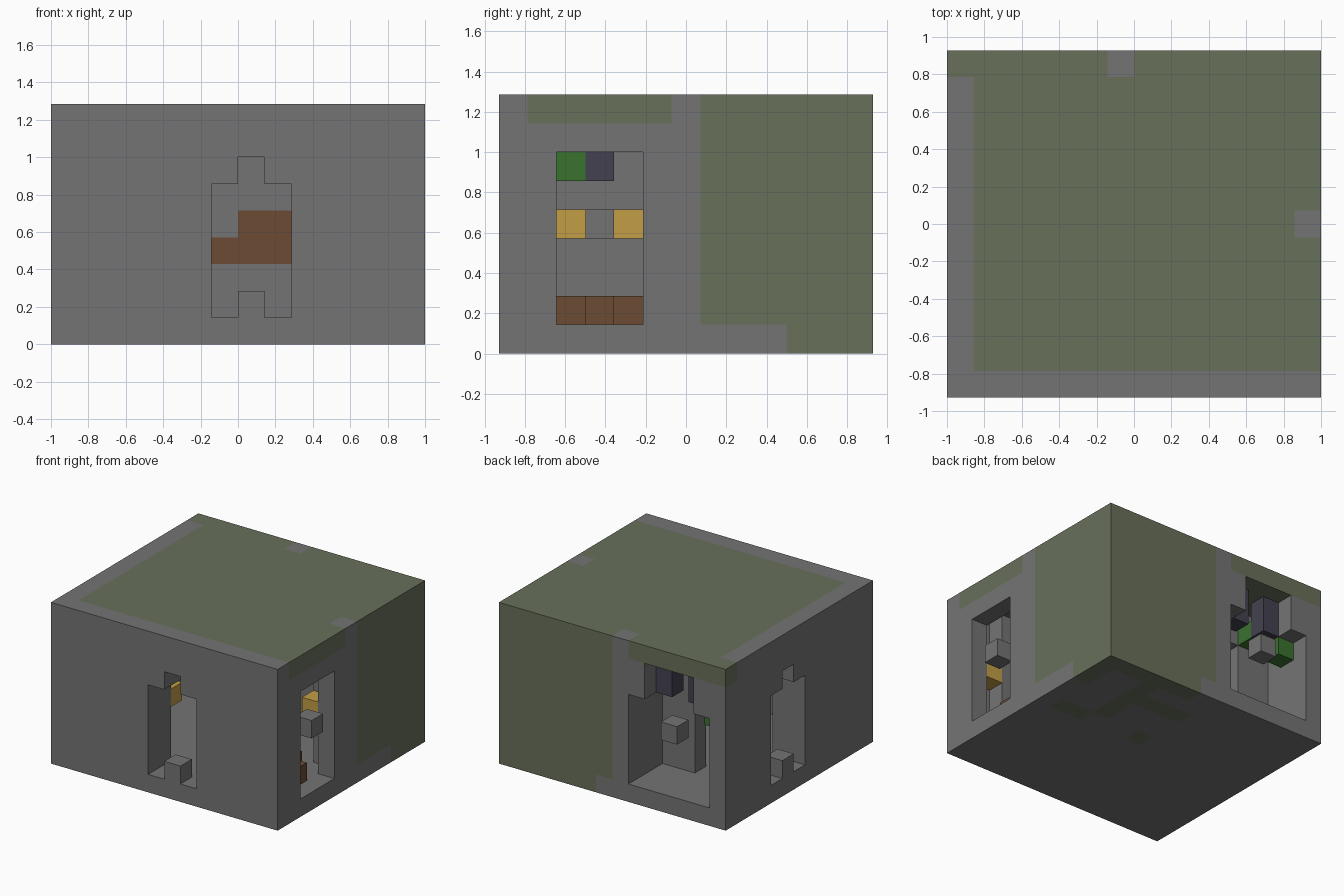
import bpy
import bmesh
from itertools import product
from mathutils import Vector

cube = bpy.data.objects.get("Cube")
if cube:
    bpy.data.objects.remove(cube, do_unlink=True)

NX, NY, NZ = 14, 13, 9
S = 2 / NX


def material(name, rgb):
    m = bpy.data.materials.new(name)
    m.use_nodes = True
    colour = (*rgb, 1)
    m.diffuse_color = colour
    m.node_tree.nodes["Principled BSDF"].inputs["Base Color"].default_value = colour
    return m


stone = material("stone_grey", (.175, .175, .175))
moss = material("moss_stone", (.138, .162, .102))
wood = material("wood_brown", (.152, .072, .034))
glow = material("lamp_yellow", (.54, .34, .06))
leaf = material("leaf_green", (.043, .167, .028))
slate = material("slate_purple", (.056, .053, .08))


def box(xs, ys, zs):
    """All grid cells in inclusive ranges."""
    r = [range(a, b + 1) for a, b in (xs, ys, zs)]
    return set(product(*r))


def cells_object(name, cells, mats, pick=None, hidden=()):
    """Mesh of the exposed faces of a set of cubic cells."""
    bm = bmesh.new()
    verts = {}

    def vert(p):
        if p not in verts:
            verts[p] = bm.verts.new(((p[0] - NX / 2) * S, (p[1] - NY / 2) * S, p[2] * S))
        return verts[p]

    for c in sorted(cells):
        for axis in range(3):
            for side in (0, 1):
                n = list(c)
                n[axis] += 2 * side - 1
                if tuple(n) in cells or tuple(n) in hidden:
                    continue
                u, v = (axis + 1) % 3, (axis + 2) % 3
                loop = []
                for du, dv in ((0, 0), (1, 0), (1, 1), (0, 1)):
                    p = list(c)
                    p[axis] += side
                    p[u] += du
                    p[v] += dv
                    loop.append(vert(tuple(p)))
                f = bm.faces.new(loop if side else loop[::-1])
                if pick:
                    f.material_index = pick(c, axis, side)
    mesh = bpy.data.meshes.new(name)
    bm.to_mesh(mesh)
    bm.free()
    for m in mats:
        mesh.materials.append(m)
    ob = bpy.data.objects.new(name, mesh)
    bpy.context.collection.objects.link(ob)


# Hollow spaces: the room, a side bay and the four entrances
room = box((2, 11), (2, 8), (1, 7)) | box((12, 12), (1, 5), (1, 7))
front_door = box((6, 8), (0, 1), (1, 5)) | box((7, 7), (0, 1), (6, 6))
left_door = {(y, x, z) for x, y, z in front_door}
side_door = box((13, 13), (2, 4), (1, 6))
porch = box((1, 5), (10, 12), (1, 5)) | box((2, 4), (10, 12), (6, 7))
porch_door = box((3, 3), (9, 9), (1, 5))
hollow = room | front_door | left_door | side_door | porch | porch_door
hollow -= {(7, 0, 1), (0, 7, 1)}

# Planks set in the room's rear wall
planks = box((6, 8), (9, 9), (3, 3)) | box((7, 8), (9, 9), (4, 4))
shell = box((0, NX - 1), (0, NY - 1), (0, NZ - 1)) - hollow

# Moss under the base
base_moss = (box((8, 13), (12, 12), (0, 0)) | box((13, 13), (10, 12), (0, 0))
             | box((10, 10), (8, 11), (0, 0)) | box((8, 9), (10, 10), (0, 0))
             | box((11, 12), (7, 7), (0, 0)) | box((7, 7), (10, 10), (0, 0))
             | {(7, 7, 0)})


def shell_colour(c, axis, side):
    x, y, z = c
    if c in planks:
        return 2
    if z == 0:
        return int(c in base_moss and not (axis == 2 and side))
    if z == NZ - 1:
        bare = y == 0 or (x == 0 and y < 12) or (x, y) in ((6, 12), (13, 6))
        return int(not bare)
    return int((x == 13 and y > 6) or (y == 12 and x > 6))


cells_object("cave_shell", shell, [stone, moss, wood], shell_colour)

# Blocks hanging in the entrances
cells_object("side_entrance_block", {(13, 3, 4)}, [stone])
cells_object("rear_entrance_block", {(3, 12, 4)}, [stone])

# Wall lamps inside
for n, c in enumerate([(5, 2, 4), (9, 2, 4), (2, 4, 4), (12, 5, 4), (12, 1, 4)]):
    cells_object(f"wall_lamp_{n + 1}", {c}, [glow])

# Hanging pillars, leaves and logs
for side, x in (("left", 4), ("right", 2)):
    cells_object(f"{side}_hanging_pillar", box((x, x), (11, 11), (6, 7)), [slate])
cells_object("room_hanging_pillar", box((10, 10), (3, 3), (6, 7)), [slate])
for n, c in enumerate([(1, 11, 5), (2, 10, 6), (10, 2, 6)]):
    cells_object(f"leaf_block_{n + 1}", {c}, [leaf])
for n, c in enumerate([(12, 3, 1), (11, 2, 1), (11, 4, 1)]):
    cells_object(f"log_{n + 1}", {c}, [wood])
